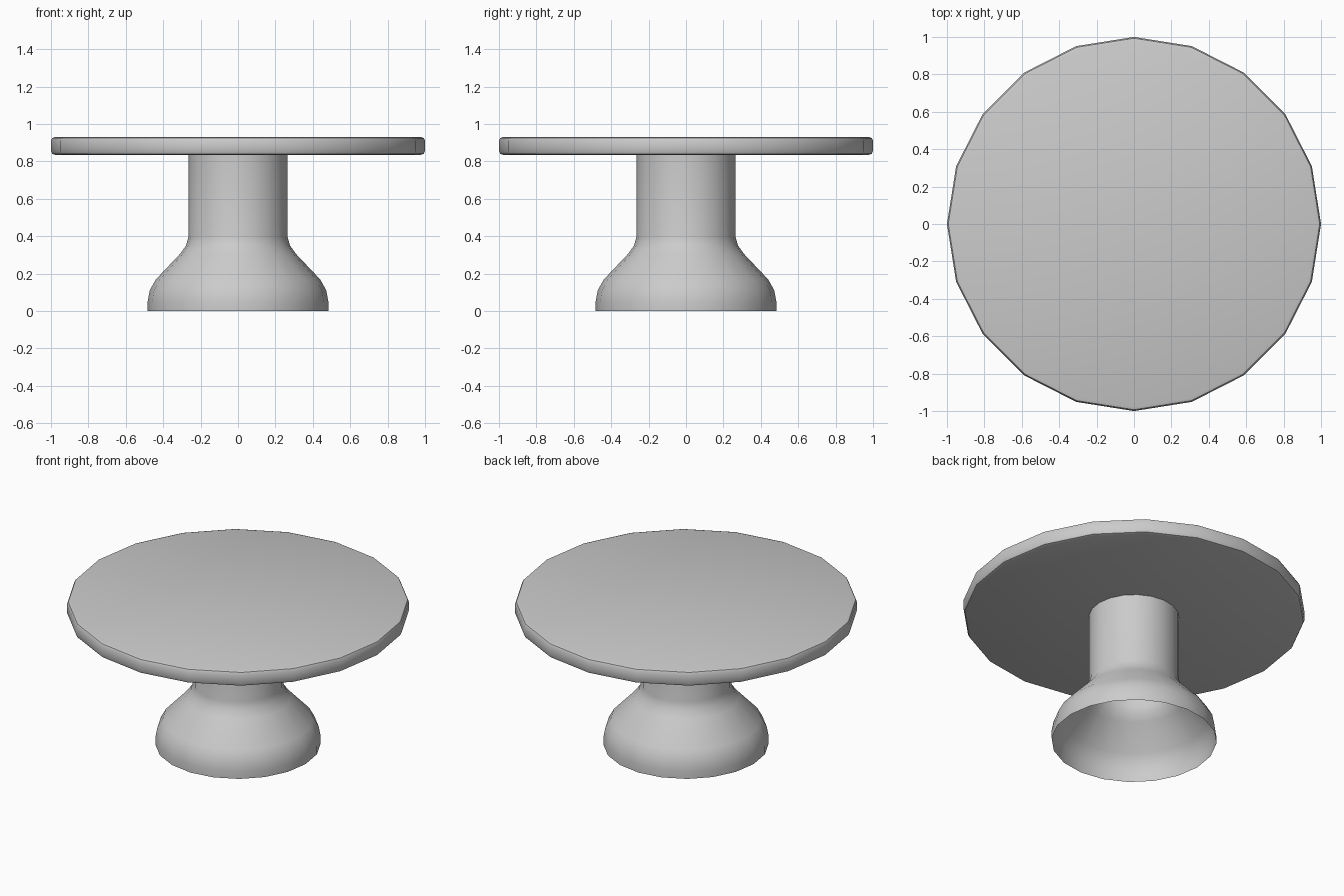
import bpy, bmesh, math

if "Cube" in bpy.data.objects:
    bpy.data.objects.remove(bpy.data.objects["Cube"])

SIDES = 20


def lathe(name, profile, smooth_angle):
    """Revolve (radius, z) points around z; a radius of 0 closes with a fan."""
    bm = bmesh.new()
    verts = [bm.verts.new((r, 0, z)) for r, z in profile]
    edges = [bm.edges.new(pair) for pair in zip(verts, verts[1:])]
    bmesh.ops.spin(bm, geom=verts + edges, cent=(0, 0, 0), axis=(0, 0, 1),
                   angle=math.tau, steps=SIDES, use_duplicate=False)
    bmesh.ops.remove_doubles(bm, verts=bm.verts, dist=0.0005)
    bmesh.ops.recalc_face_normals(bm, faces=bm.faces)
    # Make sure open shells point outward
    side = max(bm.faces, key=lambda f: f.calc_center_median().xy.length)
    if side.normal.xy.dot(side.calc_center_median().xy) < 0:
        bmesh.ops.reverse_faces(bm, faces=bm.faces)
    mesh = bpy.data.meshes.new(name)
    bm.to_mesh(mesh)
    bm.free()
    obj = bpy.data.objects.new(name, mesh)
    bpy.context.collection.objects.link(obj)
    bpy.context.view_layer.objects.active = obj
    obj.select_set(True)
    bpy.ops.object.shade_smooth_by_angle(angle=math.radians(smooth_angle))
    obj.select_set(False)
    return obj


# Round top with a small eased rim
lathe("table_top", [(0, 0.835), (0.978, 0.835), (0.993, 0.84), (1.0, 0.855),
                    (1.0, 0.91), (0.993, 0.925), (0.978, 0.93), (0, 0.93)], 40)

# Hollow pedestal: flared foot, open underneath, blending into a straight column
lathe("pedestal", [(0.483, 0), (0.483, 0.05), (0.472, 0.11), (0.44, 0.168),
                   (0.31, 0.305), (0.278, 0.35), (0.265, 0.395),
                   (0.265, 0.835)], 40)
